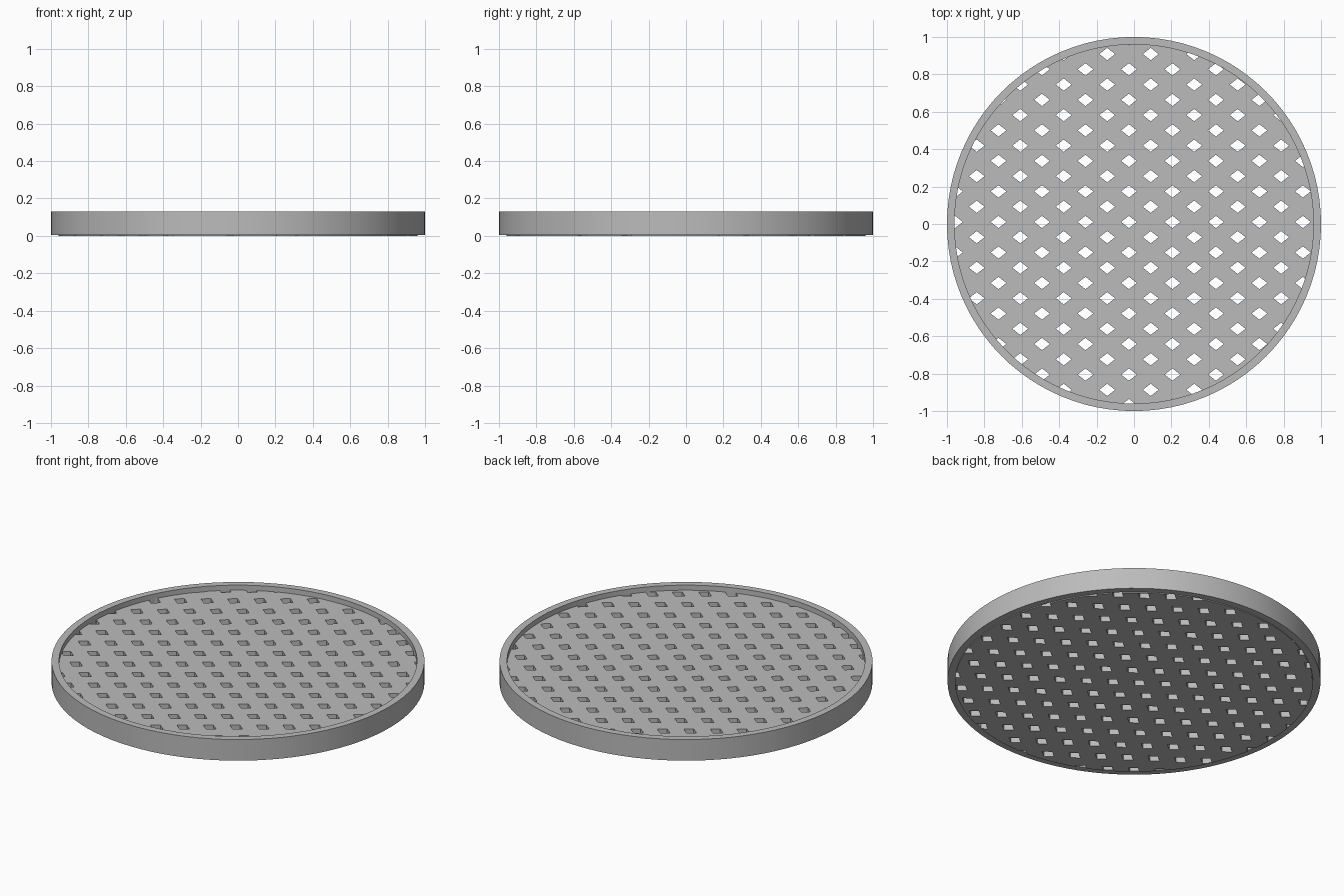
import bpy, bmesh, math

SEGMENTS = 96
HEIGHT = 0.13
INNER = 0.96
LIP = 0.005          # plate stands slightly below the ring
PLATE_TOP = 0.10
PITCH_X, PITCH_Y = 0.2325, 0.0816
HALF_W, HALF_H = 0.042, 0.033

cube = bpy.data.objects.get("Cube")
if cube:
    bpy.data.objects.remove(cube, do_unlink=True)

grey = bpy.data.materials.new("plain grey")
grey.use_nodes = True
colour = (0.5, 0.5, 0.5, 1)
grey.diffuse_color = colour
grey.node_tree.nodes["Principled BSDF"].inputs["Base Color"].default_value = colour


def make_object(name, bm):
    bmesh.ops.recalc_face_normals(bm, faces=bm.faces)
    mesh = bpy.data.meshes.new(name)
    bm.to_mesh(mesh)
    bm.free()
    mesh.materials.append(grey)
    obj = bpy.data.objects.new(name, mesh)
    bpy.context.collection.objects.link(obj)
    return obj


def add_prism(bm, outline, bottom, top):
    low = [bm.verts.new((x, y, bottom)) for x, y in outline]
    high = [bm.verts.new((x, y, top)) for x, y in outline]
    bm.faces.new(low[::-1])
    bm.faces.new(high)
    for i in range(len(outline)):
        j = (i + 1) % len(outline)
        bm.faces.new((low[i], low[j], high[j], high[i]))


def circle(radius):
    angles = [math.tau * i / SEGMENTS for i in range(SEGMENTS)]
    return [(radius * math.cos(a), radius * math.sin(a)) for a in angles]


# Outer ring: rectangular section swept around the axis
bm = bmesh.new()
section = [(1, LIP), (1, HEIGHT), (INNER, HEIGHT), (INNER, LIP)]
loops = [[bm.verts.new((x, y, z)) for x, y in circle(r)] for r, z in section]
for k in range(4):
    a, b = loops[k], loops[(k + 1) % 4]
    for i in range(SEGMENTS):
        j = (i + 1) % SEGMENTS
        bm.faces.new((a[i], a[j], b[j], b[i]))
ring = make_object("outer_ring", bm)

# Perforated plate
bm = bmesh.new()
add_prism(bm, circle(INNER), 0, PLATE_TOP)
plate = make_object("perforated_plate", bm)

# Staggered diamond holes
bm = bmesh.new()
for row in range(-12, 13):
    y = 0.011 + row * PITCH_Y
    shift = PITCH_X / 2 if row % 2 else 0
    for col in range(-5, 6):
        x = -0.027 + shift + col * PITCH_X
        if math.hypot(x, y) < INNER + HALF_W:
            diamond = [(x + HALF_W, y), (x, y + HALF_H),
                       (x - HALF_W, y), (x, y - HALF_H)]
            add_prism(bm, diamond, -0.1, 0.3)
cutter = make_object("hole_cutter", bm)
cutter.hide_render = True

cut = plate.modifiers.new("holes", 'BOOLEAN')
cut.operation = 'DIFFERENCE'
cut.solver = 'EXACT'
cut.object = cutter
bpy.context.view_layer.objects.active = plate
plate.select_set(True)
bpy.ops.object.modifier_apply(modifier=cut.name)
bpy.data.objects.remove(cutter, do_unlink=True)

# Smooth the round walls, keeping the rims crisp
bpy.ops.object.select_all(action='DESELECT')
ring.select_set(True)
bpy.context.view_layer.objects.active = ring
bpy.ops.object.shade_smooth_by_angle(angle=math.radians(30))
